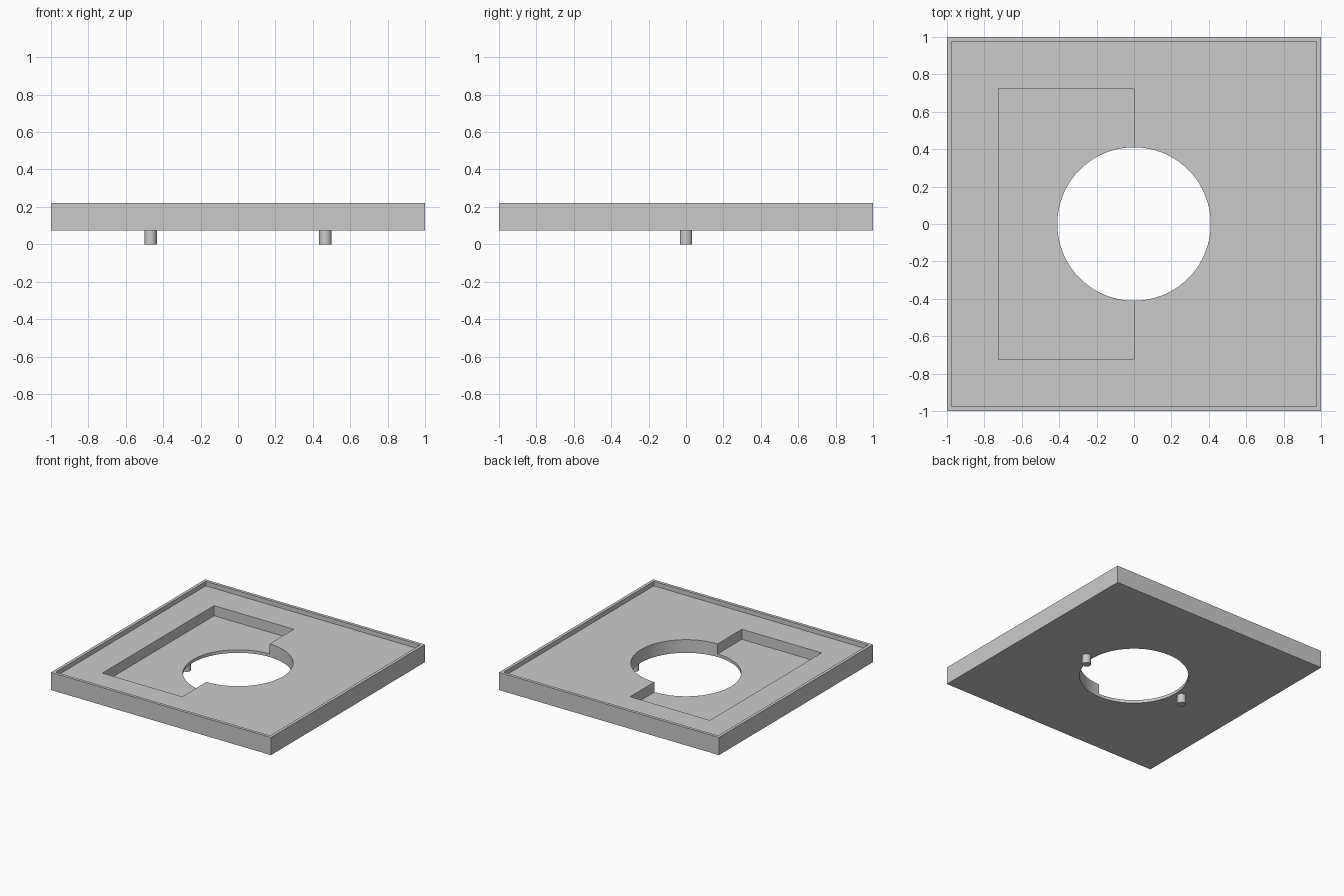
import bpy
import math

if "Cube" in bpy.data.objects:
    bpy.data.objects.remove(bpy.data.objects["Cube"], do_unlink=True)

BASE, TOP = 0.075, 0.22      # underside and rim height of the plate
FLOOR, POCKET = 0.183, 0.10  # main tray floor and pocket floor
HOLE_RADIUS = 0.41
SEGMENTS = 96

grey = bpy.data.materials.new("plain grey")
grey.use_nodes = True
colour = (0.6, 0.6, 0.6, 1)
grey.diffuse_color = colour
grey.node_tree.nodes["Principled BSDF"].inputs["Base Color"].default_value = colour


def box(name, x0, x1, y0, y1, z0, z1):
    bpy.ops.mesh.primitive_cube_add(size=1)
    ob = bpy.context.object
    ob.name = name
    ob.location = ((x0 + x1) / 2, (y0 + y1) / 2, (z0 + z1) / 2)
    ob.scale = (x1 - x0, y1 - y0, z1 - z0)
    bpy.ops.object.transform_apply(location=True, rotation=True, scale=True)
    ob.data.materials.append(grey)
    return ob


def cylinder(name, x, radius, z0, z1, sides):
    bpy.ops.mesh.primitive_cylinder_add(
        vertices=sides, radius=radius, depth=z1 - z0,
        location=(x, 0, (z0 + z1) / 2), rotation=(0, 0, math.pi / sides))
    ob = bpy.context.object
    ob.name = name
    bpy.ops.object.transform_apply(location=True, rotation=True, scale=True)
    ob.data.materials.append(grey)
    return ob


def smooth(ob):
    bpy.ops.object.select_all(action="DESELECT")
    ob.select_set(True)
    bpy.context.view_layer.objects.active = ob
    bpy.ops.object.shade_smooth_by_angle(angle=math.radians(30))


def cut(target, cutter):
    cutter.hide_render = True
    mod = target.modifiers.new(cutter.name, "BOOLEAN")
    mod.operation = "DIFFERENCE"
    mod.solver = "EXACT"
    mod.object = cutter
    bpy.context.view_layer.objects.active = target
    bpy.ops.object.modifier_apply(modifier=mod.name)
    bpy.data.objects.remove(cutter, do_unlink=True)


# Square tray with a thin raised rim, a half-plate pocket and a round opening
plate = box("tray_plate", -1, 1, -1, 1, BASE, TOP)
cut(plate, box("rim_cutter", -0.975, 0.975, -0.975, 0.975, FLOOR, 0.4))
cut(plate, box("pocket_cutter", -0.725, 0, -0.725, 0.725, POCKET, 0.4))
cut(plate, cylinder("hole_cutter", 0, HOLE_RADIUS, -0.2, 0.5, SEGMENTS))
smooth(plate)

# Locating pins under the plate, one each side of the opening
for side, name in ((1, "left_pin"), (-1, "right_pin")):
    smooth(cylinder(name, side * 0.467, 0.033, 0, BASE + 0.01, 32))
